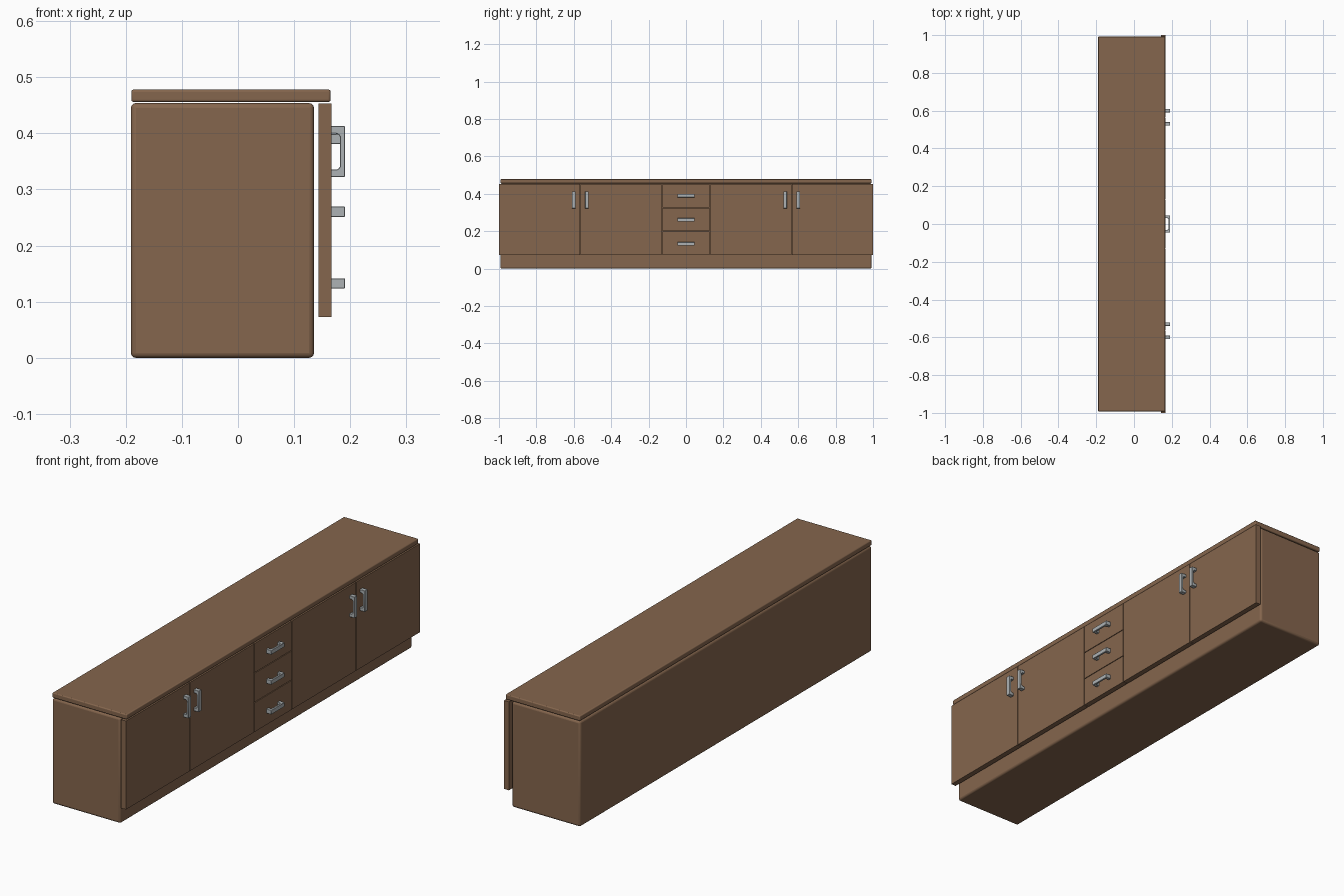
import bpy, bmesh, math
from mathutils import Matrix, Vector

if "Cube" in bpy.data.objects:
    bpy.data.objects.remove(bpy.data.objects["Cube"])


def material(name, rgb):
    m = bpy.data.materials.new(name)
    m.diffuse_color = (*rgb, 1)
    m.use_nodes = True
    m.node_tree.nodes["Principled BSDF"].inputs["Base Color"].default_value = m.diffuse_color
    return m


WOOD = material("brown wood", (0.235, 0.133, 0.075))
METAL = material("grey metal", (0.42, 0.45, 0.46))


def finish(bm, name, mat, bevel=0, segments=3):
    bmesh.ops.recalc_face_normals(bm, faces=bm.faces)
    me = bpy.data.meshes.new(name)
    bm.to_mesh(me)
    bm.free()
    ob = bpy.data.objects.new(name, me)
    bpy.context.collection.objects.link(ob)
    me.materials.append(mat)
    if bevel:
        mod = ob.modifiers.new("soft edges", 'BEVEL')
        mod.width = bevel
        mod.segments = segments
        mod.limit_method = 'ANGLE'
        mod.angle_limit = math.radians(40)
    bpy.ops.object.select_all(action='DESELECT')
    ob.select_set(True)
    bpy.context.view_layer.objects.active = ob
    bpy.ops.object.shade_smooth_by_angle(angle=math.radians(35))
    return ob


def box(name, x, y, z, bevel=0):
    bm = bmesh.new()
    bmesh.ops.create_cube(bm, size=1)
    for v in bm.verts:
        for i, (a, b) in enumerate((x, y, z)):
            v.co[i] = (a + b) / 2 + v.co[i] * (b - a)
    return finish(bm, name, WOOD, bevel)


def handle(name, y, z, vertical):
    # U-shaped profile with filleted inner corners, extruded sideways
    half, foot, depth, bar, r, width = 0.0455, 0.0135, 0.0245, 0.0085, 0.008, 0.0185
    inner, reach = half - foot, depth - bar
    side = [(0, half), (0, inner)]
    for i in range(5):
        a = math.radians(90 * i / 4)
        side.append((reach - r + r * math.sin(a), inner - r + r * math.cos(a)))
    # inner run goes down one side, then the outer run returns
    pts = side[1:] + [(p, -q) for p, q in reversed(side[1:])]
    pts += [(0, -half), (depth, -half), (depth, half), (0, half)]
    bm = bmesh.new()
    face = bm.faces.new([bm.verts.new((p, -width / 2, q)) for p, q in pts])
    ext = bmesh.ops.extrude_face_region(bm, geom=[face])
    bmesh.ops.translate(bm, vec=Vector((0, width, 0)),
                        verts=[g for g in ext['geom'] if isinstance(g, bmesh.types.BMVert)])
    if not vertical:
        bmesh.ops.rotate(bm, verts=bm.verts, matrix=Matrix.Rotation(math.pi / 2, 3, 'X'))
    bmesh.ops.translate(bm, verts=bm.verts, vec=Vector((0.166, y, z)))
    finish(bm, name, METAL, 0.001, 1)


# Cabinet carcass and worktop
box("cabinet_body", (-0.191, 0.1355), (-0.993, 0.993), (0, 0.454), 0.009)
box("top_board", (-0.190, 0.165), (-0.993, 0.993), (0.456, 0.478), 0.004)

# Doors in mirrored pairs, with handles beside their meeting gap
FRONT = (0.1435, 0.1665)
for s, label in ((-1, "left"), (1, "right")):
    for part, a, b, h in (("outer", 0.567, 1.0, 0.60), ("inner", 0.130, 0.563, 0.53)):
        box(f"{label}_{part}_door", FRONT, tuple(sorted((s * a, s * b))), (0.0725, 0.4535))
        handle(f"{label}_{part}_door_handle", s * h, 0.3675, True)

# Central stack of drawers
for i, (z0, z1, h) in enumerate(((0.0725, 0.198, 0.1325),
                                 (0.201, 0.325, 0.2605),
                                 (0.328, 0.4535, 0.390))):
    box(f"drawer_front_{i + 1}", FRONT, (-0.126, 0.126), (z0, z1))
    handle(f"drawer_handle_{i + 1}", 0, h, False)
